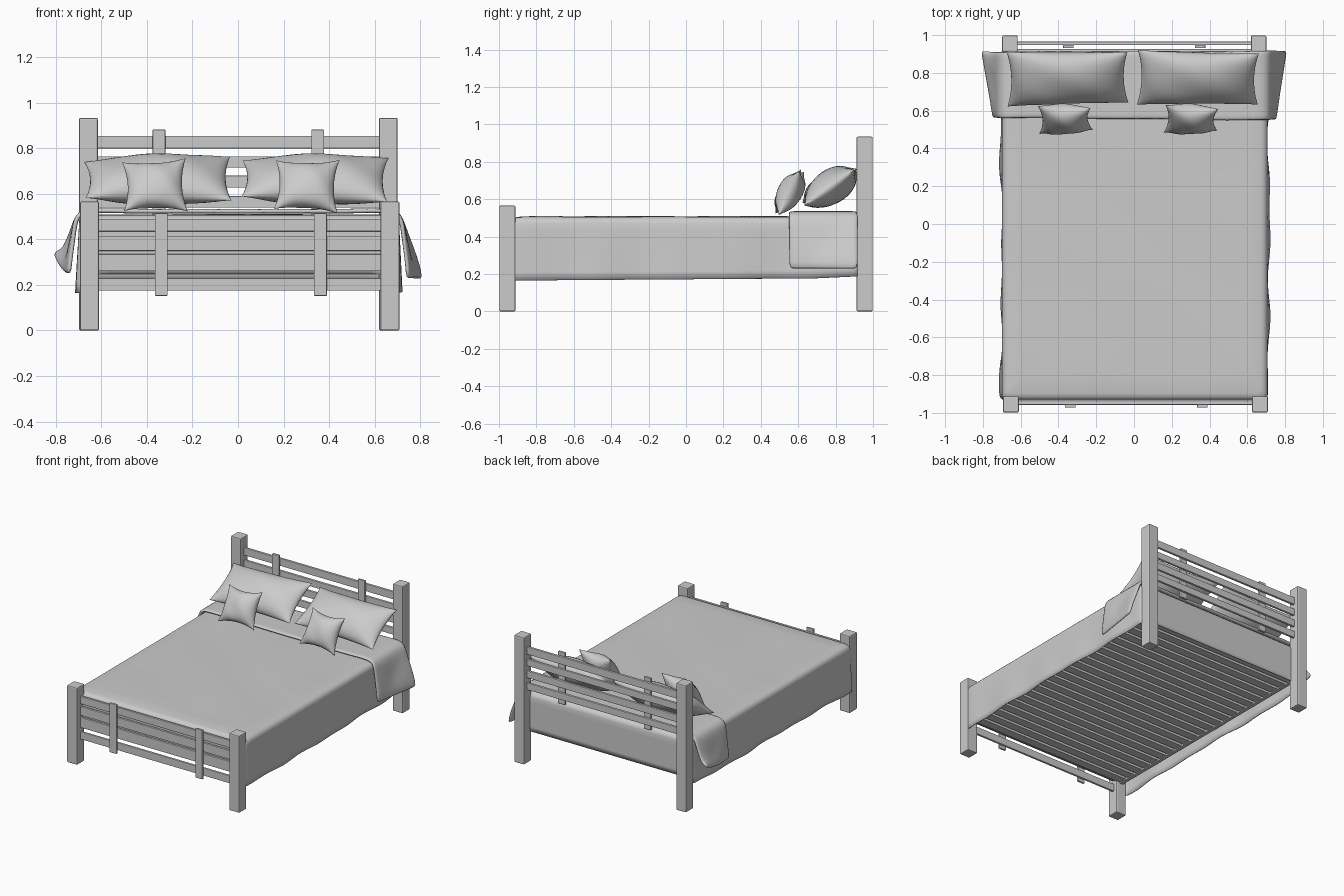
import bpy, bmesh, math
from math import sin, cos, pi, radians

if "Cube" in bpy.data.objects:
    bpy.data.objects.remove(bpy.data.objects["Cube"])


def finish(name, bm, smooth=None):
    bmesh.ops.recalc_face_normals(bm, faces=bm.faces)
    me = bpy.data.meshes.new(name)
    bm.to_mesh(me)
    bm.free()
    ob = bpy.data.objects.new(name, me)
    bpy.context.collection.objects.link(ob)
    if smooth:
        bpy.ops.object.select_all(action='DESELECT')
        bpy.context.view_layer.objects.active = ob
        ob.select_set(True)
        bpy.ops.object.shade_smooth_by_angle(angle=radians(smooth))
    return ob


def box(name, x0, x1, y0, y1, z0, z1, bevel=0.003):
    bm = bmesh.new()
    bmesh.ops.create_cube(bm, size=1)
    for v in bm.verts:
        v.co = ((x0 + x1) / 2 + v.co.x * (x1 - x0),
                (y0 + y1) / 2 + v.co.y * (y1 - y0),
                (z0 + z1) / 2 + v.co.z * (z1 - z0))
    if bevel:
        bmesh.ops.bevel(bm, geom=bm.edges[:], offset=bevel, segments=2,
                        profile=0.5, affect='EDGES')
    return finish(name, bm)


def skin(bm, rows, closed=False):
    """Quads between consecutive rows of vertices."""
    for a, b in zip(rows, rows[1:]):
        n = len(a)
        for i in range(n if closed else n - 1):
            j = (i + 1) % n
            bm.faces.new((a[i], a[j], b[j], b[i]))


def solidify(ob, t):
    m = ob.modifiers.new("thickness", 'SOLIDIFY')
    m.thickness = t
    m.offset = -1


# Corner posts
for side, xb, xf in (("left", -0.657, -0.652), ("right", 0.66, 0.667)):
    box("head_post_" + side, xb - 0.041, xb + 0.041, 0.912, 0.998, 0, 0.934, 0.007)
    box("foot_post_" + side, xf - 0.042, xf + 0.042, -0.998, -0.912, 0, 0.566, 0.007)

# Headboard rails and stiles
for i, (z0, z1) in enumerate(((0.80, 0.855), (0.715, 0.765), (0.627, 0.68), (0.54, 0.59))):
    box(f"head_rail_{i}", -0.63, 0.63, 0.947, 0.965, z0, z1)
for i, x in enumerate((-0.347, 0.35)):
    box(f"head_stile_{i}", x - 0.028, x + 0.028, 0.931, 0.948, 0.50, 0.882)

# Footboard rails and stiles
for i, (z0, z1) in enumerate(((0.175, 0.23), (0.26, 0.335), (0.35, 0.415), (0.435, 0.49))):
    box(f"foot_rail_{i}", -0.63, 0.64, -0.957, -0.94, z0, z1)
for i, x in enumerate((-0.337, 0.362)):
    box(f"foot_stile_{i}", x - 0.028, x + 0.028, -0.972, -0.956, 0.152, 0.514)

# Bed base: side rails, slats and mattress
for side, x in (("left", -0.655), ("right", 0.662)):
    box("side_rail_" + side, x - 0.014, x + 0.014, -0.92, 0.92, 0.235, 0.30)
for i in range(22):
    y = -0.885 + i * 0.0843
    box(f"slat_{i}", -0.645, 0.652, y - 0.031, y + 0.031, 0.243, 0.262, 0)
box("mattress", -0.67, 0.675, -0.915, 0.905, 0.262, 0.485, 0.02)


# Bed cover: rounded-rectangle rings from the hem up and over the top
def ring(x0, x1, y0, y1, r):
    pts = []
    corners = ((x1 - r, y1 - r, 0), (x0 + r, y1 - r, 1), (x0 + r, y0 + r, 2), (x1 - r, y0 + r, 3))
    for k, (cx, cy, q) in enumerate(corners):
        arc = [(cx + r * cos((q + a / 4) * pi / 2), cy + r * sin((q + a / 4) * pi / 2)) for a in range(5)]
        pts += arc
        nx, ny, nq = corners[(k + 1) % 4]
        end = (nx + r * cos(nq * pi / 2), ny + r * sin(nq * pi / 2))
        n = 24 if k % 2 == 0 else 36
        pts += [(arc[-1][0] + (end[0] - arc[-1][0]) * j / n,
                 arc[-1][1] + (end[1] - arc[-1][1]) * j / n) for j in range(1, n)]
    return pts


def hem(x, y):
    if abs(x) < 0.64:                       # foot and head ends are tucked higher
        return 0.25 if y < 0 else 0.22
    return 0.165 + 0.012 * (y + 0.93) / 1.6 + 0.04 * max(0, y - 0.7)


def folds(x, y):
    return 0.009 * sin(7 * y + 2 * x) * sin(3 * y + 1) + 0.005 * sin(17 * y + 5 * x)


bm = bmesh.new()
rows = []
outer = ring(-0.698, 0.708, -0.934, 0.926, 0.03)
for k in range(8):                          # hanging sides
    f = k / 7
    row = []
    for x, y in outer:
        h = hem(x, y)
        sx = (1 - f) * (folds(x, y) + 0.006) if abs(x) > 0.66 else 0
        row.append(bm.verts.new((x + math.copysign(sx, x) if sx > 0 else x - math.copysign(-sx, x),
                                 y, h + (0.47 - h) * f)))
    rows.append(row)
for a in (30, 60, 90):                      # rounded shoulder
    d = 0.038 * (1 - cos(radians(a)))
    rows.append([bm.verts.new((x, y, 0.47 + 0.036 * sin(radians(a))))
                 for x, y in ring(-0.698 + d, 0.708 - d, -0.934 + d, 0.926 - d, 0.03)])
for s in (0.9, 0.75, 0.6, 0.45, 0.3, 0.15, 0.03):    # flat top with slight ripples
    rows.append([bm.verts.new((0.005 + (x - 0.005) * 0.95 * s, y * 0.96 * s,
                               0.508 + 0.003 * sin(6 * x * s + 4 * y * s) * sin(5 * y * s)))
                 for x, y in outer])
skin(bm, rows, True)
bm.faces.new(rows[-1])
solidify(finish("bed_cover", bm, 50), 0.006)

# Turned-down sheet that flares out towards the headboard
bm = bmesh.new()
rows = []
for j in range(13):
    v = j / 12
    y = 0.555 + 0.36 * v
    w = 0.006 * sin(9 * v)
    half = [(0, 0.532), (0.2, 0.535), (0.4, 0.532), (0.6, 0.537), (0.67, 0.535), (0.705, 0.522),
            (0.727, 0.49), (0.735 + 0.01 * v, 0.43 + w), (0.742 + 0.03 * v + w, 0.36),
            (0.752 + 0.048 * v, 0.29)]
    left = half + [(0.755 + 0.065 * v, 0.25 + 0.085 * v * v)]
    right = half + [(0.755 + 0.06 * v, 0.228)]
    left[-2] = (left[-2][0], left[-2][1] + 0.07 * v * v)
    pts = [(-x + 0.005, z) for x, z in reversed(left)] + [(x, z) for x, z in right[1:]]
    rows.append([bm.verts.new((x, y - 0.012 * x * (1 - v) + 0.004 * sin(11 * x), z)) for x, z in pts])
skin(bm, rows)
sheet = finish("turned_down_sheet", bm, 60)
solidify(sheet, 0.02)
sub = sheet.modifiers.new("soften", 'SUBSURF')
sub.levels = sub.render_levels = 1


# Pillows: two bulged sheets with drawn-in edges, joined along the seam
def pillow(name, loc, w, h, t, tilt, pinch, yaw=0.0):
    n = 20
    bm = bmesh.new()
    ca, sa = cos(radians(tilt)), sin(radians(tilt))
    cy, sy = cos(radians(yaw)), sin(radians(yaw))
    for s in (1, -1):
        rows = []
        for i in range(n + 1):
            row = []
            for j in range(n + 1):
                u, v = -cos(pi * i / n), -cos(pi * j / n)
                x = u * w / 2 * (1 - pinch * (1 - v * v) * u * u)
                y = v * h / 2 * (1 - pinch * 1.3 * (1 - u * u) * v * v)
                b = max(0, (1 - u * u) * (1 - v * v))
                z = s * t / 2 * b ** 0.55 * (1 + 0.06 * sin(5 * u + 3 * v))
                z += 0.01 * u * v
                x, y = x * cy - y * sy, x * sy + y * cy
                row.append(bm.verts.new((loc[0] + x, loc[1] + y * ca - z * sa,
                                         loc[2] + y * sa + z * ca)))
            rows.append(row)
        skin(bm, rows)
    bmesh.ops.remove_doubles(bm, verts=bm.verts[:], dist=0.0004)
    finish(name, bm, 60)


pillow("pillow_left", (-0.352, 0.772, 0.664), 0.64, 0.33, 0.18, 32, 0.07, 1)
pillow("pillow_right", (0.338, 0.772, 0.664), 0.64, 0.33, 0.18, 32, 0.07, -1)
pillow("cushion_left", (-0.365, 0.555, 0.636), 0.28, 0.26, 0.13, 60, 0.15, 2)
pillow("cushion_right", (0.302, 0.555, 0.636), 0.28, 0.26, 0.13, 60, 0.15, -2)
